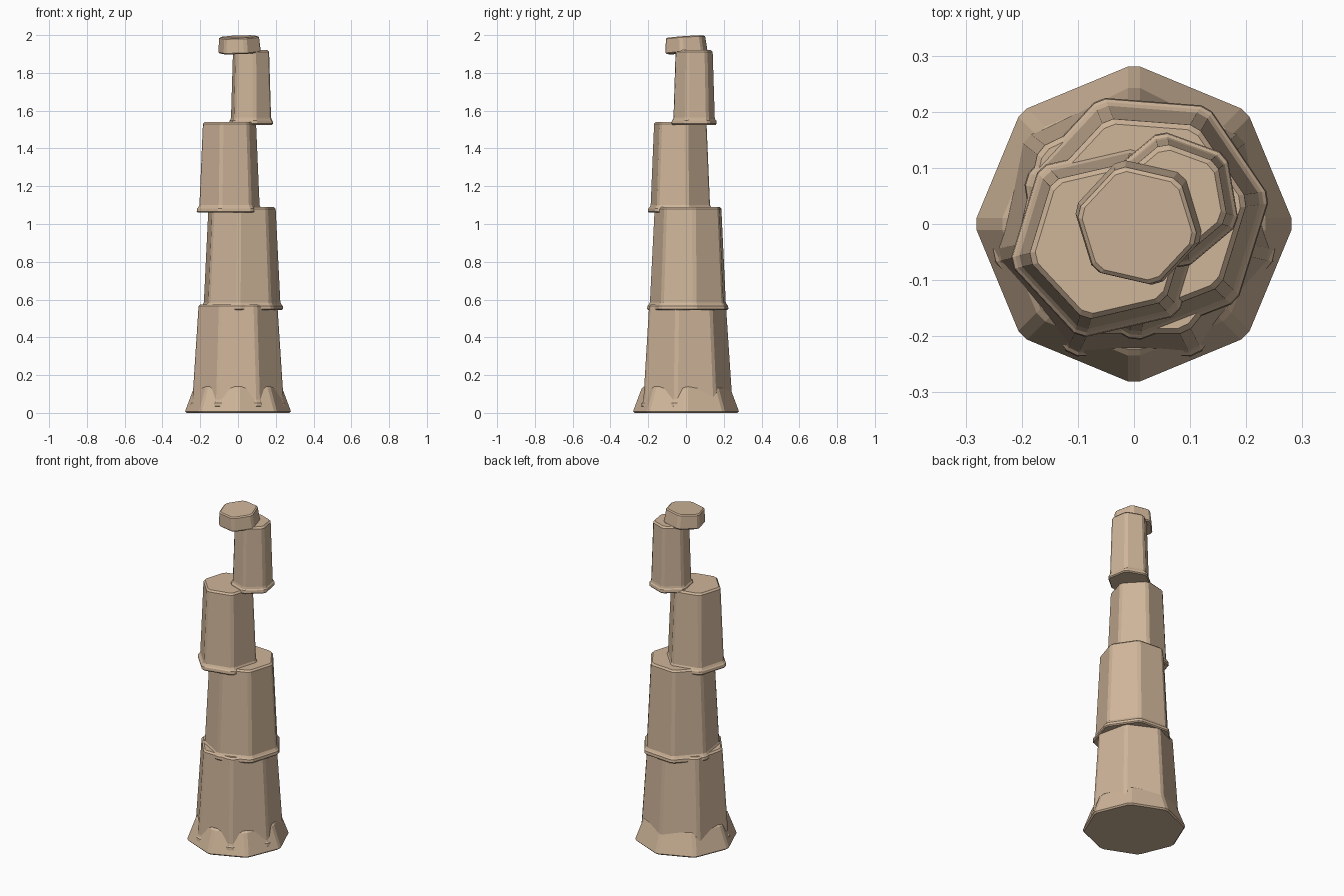
import bpy, bmesh
from math import radians, cos, sin
from mathutils import Vector

cube = bpy.data.objects.get("Cube")
if cube:
    bpy.data.objects.remove(cube, do_unlink=True)

stone = bpy.data.materials.new("tan_stone")
stone.use_nodes = True
colour = (0.62, 0.46, 0.32, 1)
stone.diffuse_color = colour
stone.node_tree.nodes["Principled BSDF"].inputs["Base Color"].default_value = colour


def chamfered_ring(sides, radius, turn, cut):
    """Regular polygon with every corner cut off."""
    corners = []
    for i in range(sides):
        a = radians(turn + 360 * i / sides)
        corners.append(Vector((radius * cos(a), radius * sin(a), 0)))
    ring = []
    for i, p in enumerate(corners):
        for q in (corners[i - 1], corners[(i + 1) % sides]):
            ring.append(p + (q - p).normalized() * cut)
    return ring


def stack(name, sides, turn, centre, profile, cut=0.012):
    """Join chamfered rings along a (radius, height) profile."""
    bm = bmesh.new()
    rings = []
    for radius, z in profile:
        pts = chamfered_ring(sides, radius, turn, cut)
        rings.append([bm.verts.new(p + Vector((0, 0, z))) for p in pts])
    n = sides * 2
    for low, high in zip(rings, rings[1:]):
        for i in range(n):
            j = (i + 1) % n
            bm.faces.new((low[i], low[j], high[j], high[i]))
    bm.faces.new(rings[0][::-1])
    bm.faces.new(rings[-1])
    mesh = bpy.data.meshes.new(name)
    bm.to_mesh(mesh)
    bm.free()
    mesh.materials.append(stone)
    obj = bpy.data.objects.new(name, mesh)
    obj.location = centre
    bpy.context.collection.objects.link(obj)
    return obj


def block(name, sides, turn, x, y, bottom, top, lip, low, high):
    """Tapered block with a flared lip at its foot and a bevelled top."""
    profile = [(lip - 0.006, bottom), (lip, bottom + 0.006),
               (lip - 0.002, bottom + 0.022), (lip - 0.008, bottom + 0.028),
               (low, bottom + 0.04), (high, top - 0.01), (high - 0.01, top)]
    return stack(name, sides, turn, (x, y, 0), profile)


# Flared foot
stack("base", 8, 0, (0, 0, 0),
      [(0.277, 0), (0.285, 0.008), (0.239, 0.13), (0.228, 0.14)])

# Offset tower blocks, from the ground up
block("lower_block", 7, 90, 0, 0, 0.03, 0.575, 0.262, 0.25, 0.217)
block("second_block", 7, 8.5, 0.019, 0.015, 0.545, 1.09, 0.226, 0.211, 0.186)
block("third_block", 6, 13, -0.045, -0.03, 1.06, 1.54, 0.182, 0.167, 0.148)
block("fourth_block", 6, 40, 0.069, 0.043, 1.525, 1.92, 0.126, 0.115, 0.104)

# Slightly tilted cap
cap = stack("cap", 6, -13, (0.007, 0, 1.949),
            [(0.113, -0.043), (0.119, -0.037), (0.112, 0.037), (0.104, 0.043)])
cap.rotation_euler = (radians(4), radians(-2), 0)
